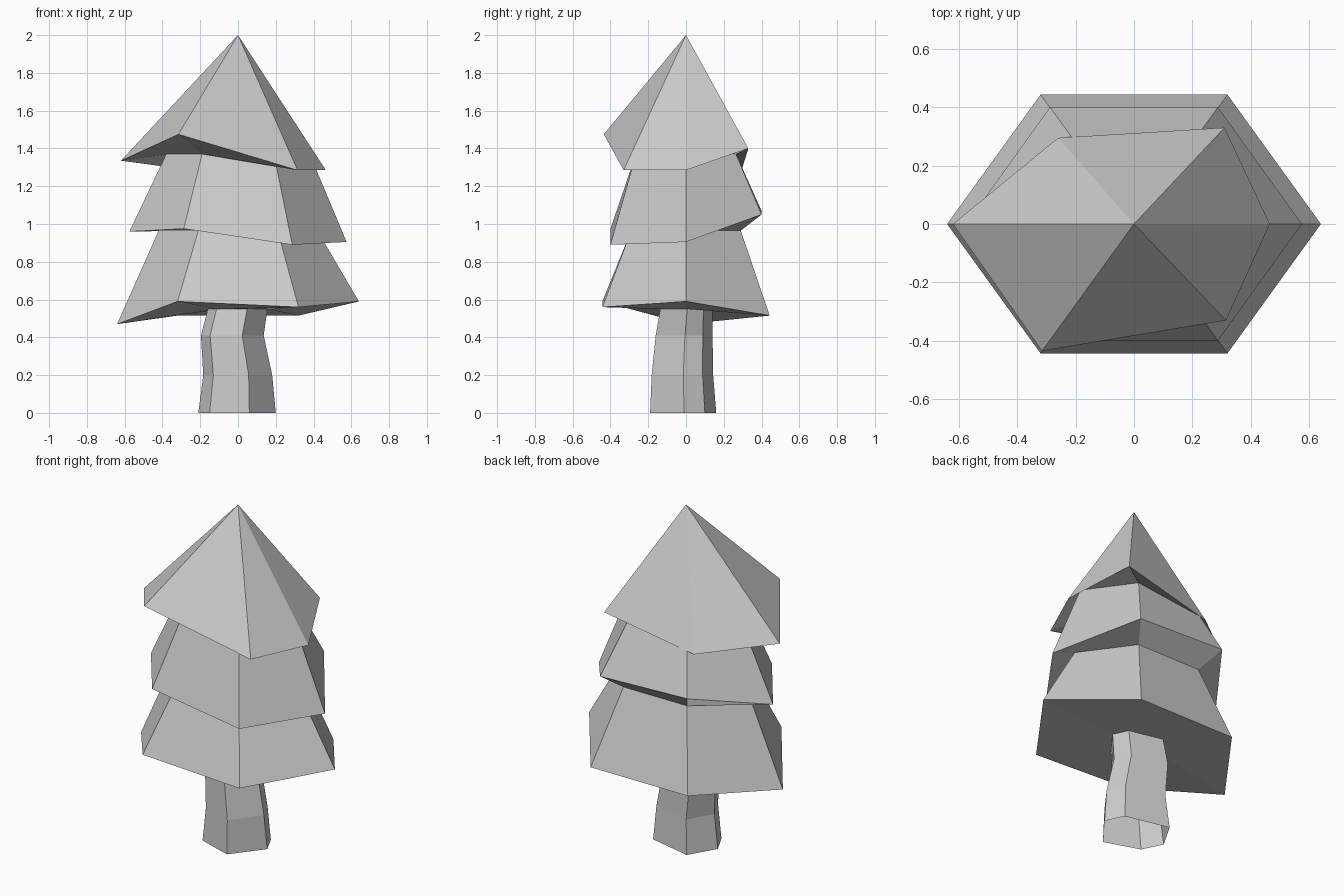
import bpy

if "Cube" in bpy.data.objects:
    bpy.data.objects.remove(bpy.data.objects["Cube"])


def loft(name, rings, apex=None):
    """Skin a stack of six-point rings, optionally closing to a point."""
    verts = [p for ring in rings for p in ring]
    faces = []
    for r in range(len(rings) - 1):
        for i in range(6):
            j = (i + 1) % 6
            faces.append((r * 6 + i, r * 6 + j, r * 6 + 6 + j, r * 6 + 6 + i))
    if apex:
        base = len(verts) - 6
        verts.append(apex)
        faces += [(base + i, base + (i + 1) % 6, len(verts) - 1) for i in range(6)]
    mesh = bpy.data.meshes.new(name)
    mesh.from_pydata(verts, [], faces)
    mesh.update()
    obj = bpy.data.objects.new(name, mesh)
    bpy.context.collection.objects.link(obj)
    return obj


# Ring order everywhere: right, back right, back left, left, front left, front right
def hexagon(rx, ry, heights):
    xy = [(rx, 0), (rx / 2, ry), (-rx / 2, ry), (-rx, 0), (-rx / 2, -ry), (rx / 2, -ry)]
    return [(x, y, z) for (x, y), z in zip(xy, heights)]


# Crooked trunk, open at the bottom: (height, x scale, y scale, x shift, y shift)
section = [(.2, -.01), (.147, .10), (-.117, .16), (-.21, 0), (-.15, -.12), (.06, -.19)]
levels = [(0, 1, 1, 0, 0), (.2, .89, .93, .003, -.005),
          (.41, .81, .86, -.026, .003), (.55, .77, .79, .002, .014)]
trunk_rings = [[(x * sx + dx, y * sy + dy, z) for x, y in section]
               for z, sx, sy, dx, dy in levels]
loft("trunk", trunk_rings)

# Foliage: three uneven skirts, each joined underneath to the tier below
tip_skirt = [(.465, 0, 1.285), (.31, .33, 1.40), (-.26, .295, 1.287),
             (-.62, 0, 1.335), (-.315, -.435, 1.475), (.315, -.33, 1.285)]
loft("foliage", [
    trunk_rings[-1],
    hexagon(.64, .443, [.59, .515, .515, .47, .59, .56]),
    hexagon(.42, .29, [.965] * 6),
    hexagon(.575, .40, [.905, 1.05, 1.07, .96, .975, .89]),
    hexagon(.38, .265, [1.37] * 6),
    tip_skirt,
], apex=(0, 0, 2))
